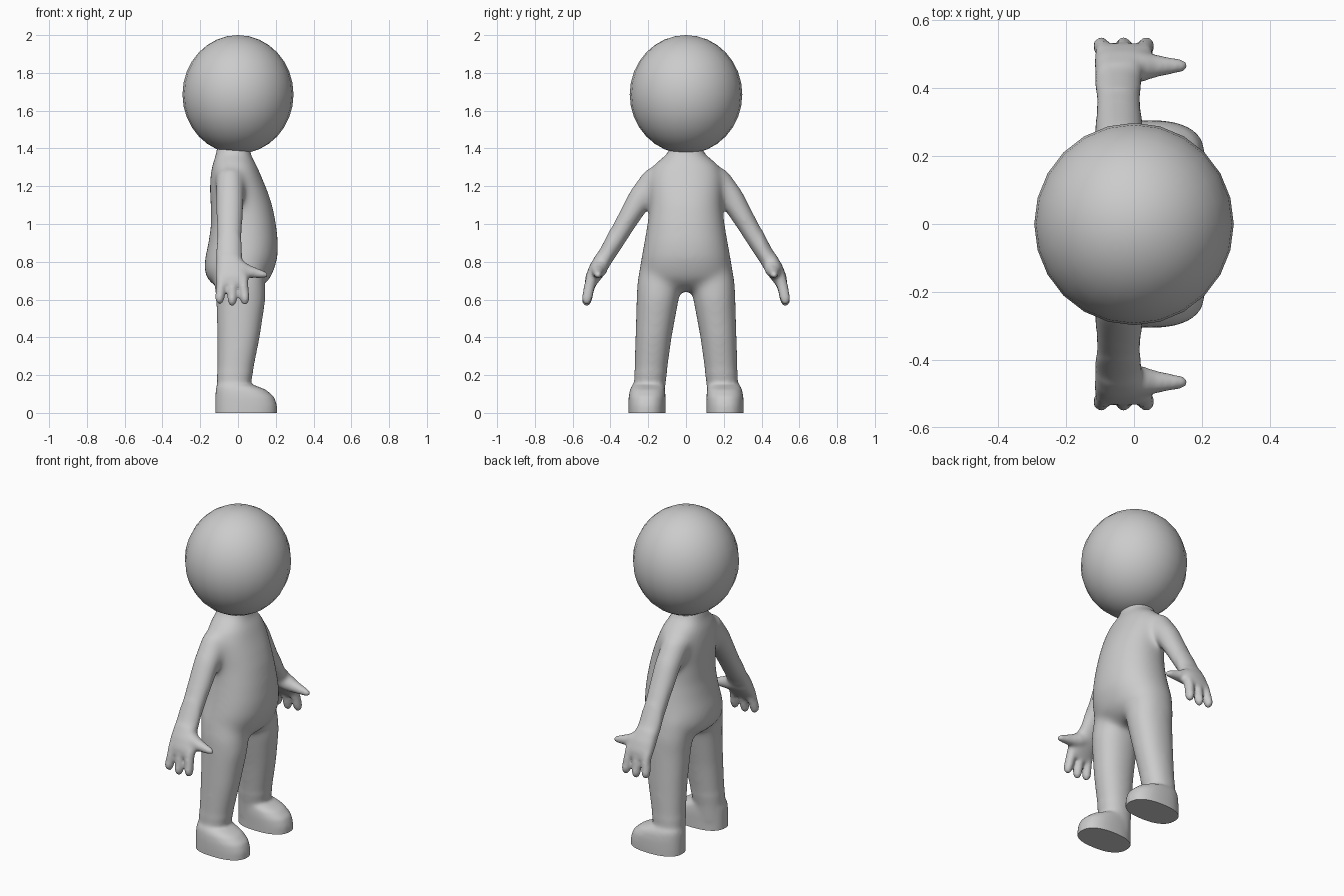
import bpy, bmesh, math
from mathutils import Vector

if "Cube" in bpy.data.objects:
    bpy.data.objects.remove(bpy.data.objects["Cube"])

bm = bmesh.new()
N = 32


def loft(stations, normal=(0, 0, 1), u=(1, 0, 0), n=2.0, side=1):
    """Closed tube through stations (x, y, z, radius along u, radius across)."""
    normal, u = Vector(normal).normalized(), Vector(u)
    u = (u - normal * u.dot(normal)).normalized()
    v = normal.cross(u)
    rings = []
    for x, y, z, ru, rv in stations:
        ring = []
        for i in range(N):
            a = 2 * math.pi * i / N
            c, s = math.cos(a), math.sin(a)
            c = math.copysign(abs(c) ** (2 / n), c)
            s = math.copysign(abs(s) ** (2 / n), s)
            p = Vector((x, y, z)) + u * ru * c + v * rv * s
            ring.append(bm.verts.new((p.x, p.y * side, p.z)))
        rings.append(ring)
    for a, b in zip(rings, rings[1:]):
        for i in range(N):
            j = (i + 1) % N
            bm.faces.new((a[i], a[j], b[j], b[i]))
    bm.faces.new(rings[0])
    bm.faces.new(rings[-1])


# torso: z, back x, front x, half width
torso = [(1.43, -.115, .065, .085), (1.375, -.117, .067, .095), (1.345, -.125, .078, .135),
         (1.31, -.138, .10, .175), (1.25, -.147, .125, .195), (1.18, -.15, .155, .195),
         (1.1, -.145, .182, .193), (1.0, -.143, .202, .205), (.9, -.157, .213, .222),
         (.82, -.175, .21, .237), (.76, -.18, .192, .243), (.71, -.165, .17, .235),
         (.67, -.12, .13, .19), (.645, -.07, .08, .11)]
loft([((b + f) / 2, 0, z, (f - b) / 2, w) for z, b, f, w in torso], n=2.2)

for s in (1, -1):
    # leg
    loft([(0, .13, .8, .13, .11), (.01, .142, .68, .135, .118), (.015, .15, .6, .132, .112),
          (.003, .172, .4, .114, .097), (-.022, .192, .15, .089, .083),
          (-.022, .195, .05, .089, .08)], n=2.2, side=s)
    # foot, carried below the ground and trimmed flat later
    loft([(.043, .207, -.06, .164, .099), (.043, .207, .04, .164, .099),
          (.036, .206, .085, .156, .098), (.015, .204, .123, .133, .093),
          (-.013, .2, .147, .1, .086)], n=2.4, side=s)
    # arm
    arm_dir = (0, .5, -.866)
    loft([(-.045, .08, 1.28, .05, .05), (-.042, .14, 1.25, .078, .085),
          (-.042, .24, 1.14, .076, .068), (-.045, .323, 1.0, .072, .057),
          (-.047, .41, .85, .069, .048), (-.045, .45, .79, .071, .045)],
         arm_dir, side=s)
    # palm
    loft([(-.046, .435, .82, .066, .045), (-.035, .468, .76, .082, .047),
          (-.03, .497, .71, .087, .038), (-.03, .51, .675, .08, .028)],
         (0, .45, -.89), n=2.4, side=s)
    # fingers
    for x0, x1, z1 in ((-.088, -.097, .578), (-.03, -.031, .567), (.028, .037, .575)):
        loft([(x0, .498, .715, .027, .03), (x0, .51, .675, .027, .03),
              (x1, .525, z1 + .03, .025, .028), (x1, .528, z1 + .01, .021, .022),
              (x1, .53, z1 - .002, .011, .011)], (0, .25, -.97), side=s)
    # thumb
    loft([(-.03, .455, .775, .045, .04), (.02, .462, .76, .045, .045),
          (.06, .465, .747, .035, .034), (.105, .466, .738, .026, .026),
          (.14, .466, .731, .02, .02), (.16, .466, .727, .011, .011)],
         (1, 0, -.2), u=(0, 1, 0), side=s)

bmesh.ops.recalc_face_normals(bm, faces=bm.faces)
mesh = bpy.data.meshes.new("body")
bm.to_mesh(mesh)
bm.free()
body = bpy.data.objects.new("body", mesh)
bpy.context.collection.objects.link(body)

# fuse all limbs into one skin
mod = body.modifiers.new("fuse", 'REMESH')
mod.mode = 'VOXEL'
mod.voxel_size = .009
bm = bmesh.new()
bm.from_object(body, bpy.context.evaluated_depsgraph_get())
body.modifiers.clear()

# relax the skin: strongly on trunk and limbs, gently on hands and feet
trunk = [v for v in bm.verts if abs(v.co.y) < .4 and v.co.z > .22]
for i in range(35):
    bmesh.ops.smooth_vert(bm, verts=trunk, factor=.5, use_axis_x=True, use_axis_y=True, use_axis_z=True)
for i in range(7):
    bmesh.ops.smooth_vert(bm, verts=bm.verts, factor=.5, use_axis_x=True, use_axis_y=True, use_axis_z=True)

# flat soles
cut = bmesh.ops.bisect_plane(bm, geom=bm.verts[:] + bm.edges[:] + bm.faces[:],
                             plane_co=(0, 0, 0), plane_no=(0, 0, 1), clear_inner=True)
bmesh.ops.holes_fill(bm, edges=[e for e in bm.edges if e.is_boundary], sides=0)
bmesh.ops.recalc_face_normals(bm, faces=bm.faces)
bm.to_mesh(mesh)
bm.free()

# head
bpy.ops.mesh.primitive_uv_sphere_add(segments=24, ring_count=16, radius=1, location=(0, 0, 1.686))
head = bpy.context.object
head.name = "head"
head.scale = (.294, .298, .314)

for ob in (body, head):
    bpy.ops.object.select_all(action='DESELECT')
    ob.select_set(True)
    bpy.context.view_layer.objects.active = ob
    bpy.ops.object.shade_smooth_by_angle(angle=math.radians(50))
